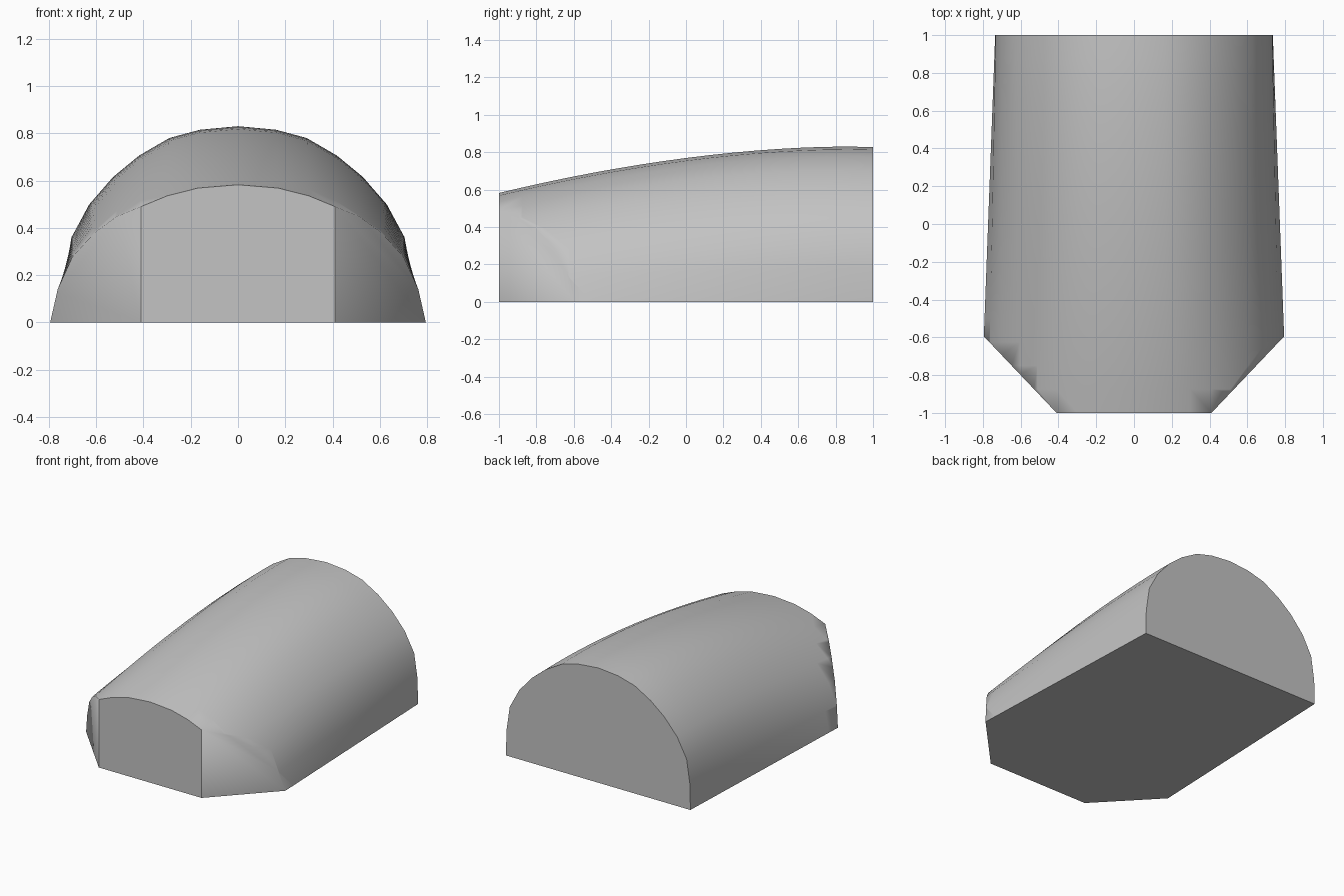
import bpy
import bmesh
from mathutils import Vector

cube = bpy.data.objects.get("Cube")
if cube:
    bpy.data.objects.remove(cube, do_unlink=True)

# Half cross-sections (x, z) from the base edge to the crown
FRONT = [(.81, 0), (.77, .12), (.70, .245), (.60, .355), (.51, .43),
         (.41, .49), (.30, .535), (.17, .568), (0, .582)]
REAR = [(.735, 0), (.732, .18), (.705, .36), (.63, .50), (.53, .615),
        (.42, .705), (.29, .78), (.16, .815), (0, .83)]
ROWS = 16


def section(y):
    """Full arch at y: width blends evenly, height follows the domed roof."""
    along = (y + 1) / 2
    rise = 1 - (abs(.85 - y) / 1.85) ** 1.8
    half = [(a[0] + (b[0] - a[0]) * along, a[1] + (b[1] - a[1]) * rise)
            for a, b in zip(FRONT, REAR)]
    return half + [(-x, z) for x, z in reversed(half[:-1])]


# Lofted shell with flat ends and floor
bm = bmesh.new()
rings = []
for i in range(ROWS + 1):
    y = -1 + 2 * i / ROWS
    rings.append([bm.verts.new((x, y, z)) for x, z in section(y)])
for a, b in zip(rings, rings[1:]):
    for j in range(len(a) - 1):
        bm.faces.new((a[j], a[j + 1], b[j + 1], b[j]))
bm.faces.new(rings[0])
bm.faces.new(rings[-1])
bm.faces.new([r[0] for r in rings] + [r[-1] for r in reversed(rings)])
bmesh.ops.recalc_face_normals(bm, faces=bm.faces[:])

# Slanted cuts on both front corners
for side in (1, -1):
    cut = bmesh.ops.bisect_plane(
        bm, geom=bm.verts[:] + bm.edges[:] + bm.faces[:], dist=.0001,
        plane_co=Vector((side * .41, -1, 0)),
        plane_no=Vector((side * .4, -.38, 0)), clear_outer=True)
    rim = [g for g in cut["geom_cut"] if isinstance(g, bmesh.types.BMEdge)]
    bmesh.ops.edgenet_fill(bm, edges=rim)
bmesh.ops.recalc_face_normals(bm, faces=bm.faces[:])
bm.normal_update()

# Smooth shell, with hard edges around the ends and floor
for f in bm.faces:
    f.smooth = True
for f in bm.faces:
    if abs(f.normal.y) > .95 or f.normal.z < -.95:
        f.smooth = False
        for e in f.edges:
            e.smooth = False

mesh = bpy.data.meshes.new("domed_body")
bm.to_mesh(mesh)
bm.free()
body = bpy.data.objects.new("domed_body", mesh)
bpy.context.collection.objects.link(body)

# Plain grey
grey = bpy.data.materials.new("plain_grey")
grey.use_nodes = True
colour = (.55, .55, .55, 1)
grey.diffuse_color = colour
grey.node_tree.nodes["Principled BSDF"].inputs["Base Color"].default_value = colour
mesh.materials.append(grey)
